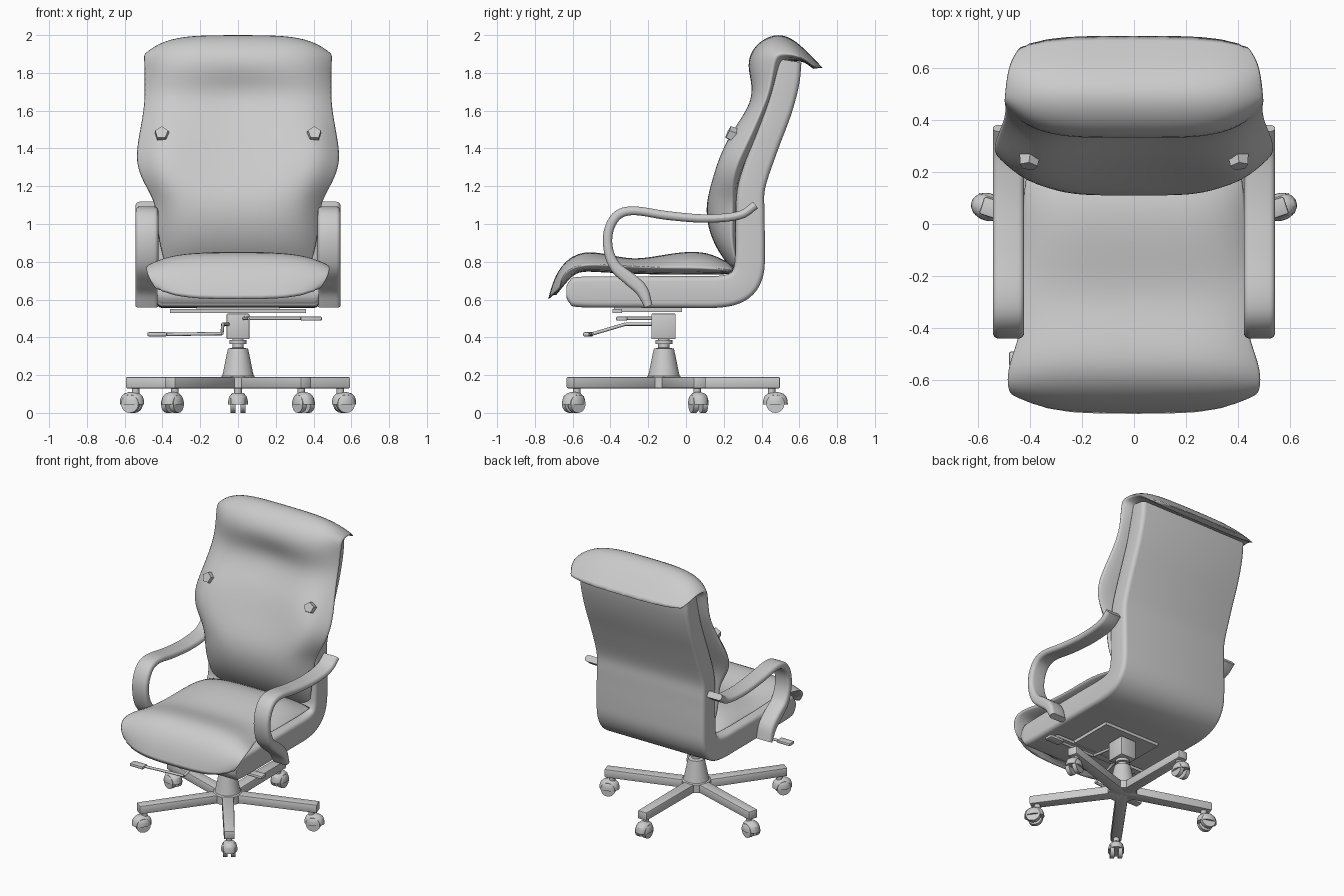
import bpy, bmesh, math
from mathutils import Vector, Matrix

if "Cube" in bpy.data.objects:
    bpy.data.objects.remove(bpy.data.objects["Cube"])

PIVOT_Y = -0.117


def finish(name, bm, angle=40, subsurf=0):
    bmesh.ops.recalc_face_normals(bm, faces=bm.faces)
    me = bpy.data.meshes.new(name)
    bm.to_mesh(me)
    bm.free()
    ob = bpy.data.objects.new(name, me)
    bpy.context.collection.objects.link(ob)
    if subsurf:
        ob.modifiers.new("subsurf", "SUBSURF").levels = subsurf
        ob.modifiers["subsurf"].render_levels = subsurf
    bpy.ops.object.select_all(action='DESELECT')
    ob.select_set(True)
    bpy.context.view_layer.objects.active = ob
    if subsurf:
        bpy.ops.object.shade_smooth()
    else:
        bpy.ops.object.shade_smooth_by_angle(angle=math.radians(angle))
    return ob


def skin(rings, name, crease=(), subsurf=0, angle=40):
    """Join closed rings of points into a capped tube."""
    bm = bmesh.new()
    lay = bm.edges.layers.float.new("crease_edge") if crease else None
    vs = [[bm.verts.new(p) for p in r] for r in rings]
    n = len(rings[0])
    for a, b in zip(vs, vs[1:]):
        for i in range(n):
            bm.faces.new((a[i], a[(i + 1) % n], b[(i + 1) % n], b[i]))
    caps = [bm.faces.new(vs[0]), bm.faces.new(vs[-1])]
    if crease:
        for a, b in zip(vs, vs[1:]):
            for i in crease:
                bm.edges.get((a[i], b[i]))[lay] = 0.7
        for f in caps:
            for e in f.edges:
                e[lay] = 0.7
    return finish(name, bm, angle, subsurf)


def smooth_path(pts, steps=5):
    """Catmull-Rom through the points."""
    p = [Vector(q) for q in pts]
    p = [2 * p[0] - p[1]] + p + [2 * p[-1] - p[-2]]
    out = []
    for a, b, c, d in zip(p, p[1:], p[2:], p[3:]):
        for k in range(steps):
            t = k / steps
            out.append(0.5 * (2 * b + (c - a) * t + (2 * a - 5 * b + 4 * c - d) * t**2
                              + (3 * b - a - 3 * c + d) * t**3))
    return out + [p[-2]]


def sweep(name, path, xc, hw, radius):
    """Rounded-rectangle band along a (y, z, half thickness) path."""
    pts, rings = smooth_path(path), []
    for i, p in enumerate(pts):
        t = pts[min(i + 1, len(pts) - 1)] - pts[max(i - 1, 0)]
        ny, nz = Vector((-t.y, t.x)).normalized()
        h = p.z
        r = min(radius, h)
        ring = []
        for q, (sx, sn) in enumerate(((1, 1), (-1, 1), (-1, -1), (1, -1))):
            for k in range(5):
                a = math.pi / 2 * (q + k / 4)
                o = sn * (h - r * 1.001) + r * math.sin(a)
                ring.append((xc + sx * (hw - r) + r * math.cos(a), p.x + ny * o, p.y + nz * o))
        rings.append(ring)
    return skin(rings, name)


def cushion(name, stations, power, bump):
    """Padded loft; station = centre y z, edge y z, half width, back y z."""
    us = (-1, -.93, -.78, -.55, -.27, 0, .27, .55, .78, .93, 1)
    rings = []
    for i, (cy, cz, ey, ez, w, by, bz) in enumerate(stations):
        ring = []
        for u in us:
            t = abs(u) ** power
            ring.append((w * u, cy + (ey - cy) * t + bump(i, abs(u)), cz + (ez - cz) * t))
        ring += [(.85 * w, by, bz), (-.85 * w, by, bz)]
        rings.append(ring)
    return skin(rings, name, crease=(0, len(us) - 1), subsurf=2)


def box(name, lo, hi, bevel=0.0):
    bm = bmesh.new()
    lo, hi = Vector(lo), Vector(hi)
    bmesh.ops.create_cube(bm, size=1, matrix=Matrix.Translation((lo + hi) / 2) @ Matrix.Diagonal((*(hi - lo), 1)))
    if bevel:
        bmesh.ops.bevel(bm, geom=bm.edges[:], offset=bevel, segments=2, affect='EDGES', profile=0.5)
    return finish(name, bm)


def rod(name, a, b, r, segs=16, r2=None):
    a, b = Vector(a), Vector(b)
    m = Matrix.Translation((a + b) / 2) @ (b - a).to_track_quat('Z', 'Y').to_matrix().to_4x4()
    bm = bmesh.new()
    bmesh.ops.create_cone(bm, cap_ends=True, segments=segs, radius1=r, radius2=r if r2 is None else r2,
                          depth=(b - a).length, matrix=m)
    return finish(name, bm)


def lathe(name, prof, mat):
    rings = [[mat @ Vector((r * math.cos(k * math.tau / 32), r * math.sin(k * math.tau / 32), z))
              for k in range(32)] for r, z in prof]
    return skin(rings, name, angle=30)


# Upholstered L-shaped shell
sweep("shell", [(-.633, .64, .03), (-.615, .64, .06), (-.57, .64, .08), (-.3, .64, .083), (0, .64, .084),
                (.19, .643, .084), (.285, .675, .083), (.33, .745, .081), (.34, .86, .078), (.34, 1.05, .076),
                (.348, 1.2, .072), (.415, 1.4, .07), (.49, 1.6, .07), (.53, 1.75, .07), (.55, 1.865, .062)],
      0, .43, .028)

# Back cushion with side bolsters, centre hollow and head roll
back = [(.24, .76, .27, .77, .38, .30, .78), (.15, .88, .24, .88, .415, .28, .88),
        (.105, 1.02, .24, 1.0, .43, .28, 1.0), (.11, 1.15, .25, 1.12, .44, .28, 1.12),
        (.155, 1.27, .25, 1.22, .505, .28, 1.22), (.20, 1.38, .28, 1.33, .545, .33, 1.33),
        (.25, 1.5, .34, 1.45, .53, .38, 1.45), (.325, 1.62, .40, 1.6, .50, .44, 1.6),
        (.34, 1.72, .44, 1.7, .495, .47, 1.7), (.315, 1.84, .46, 1.82, .497, .50, 1.8),
        (.36, 1.95, .47, 1.89, .50, .52, 1.84), (.47, 2.012, .50, 1.90, .497, .55, 1.86),
        (.56, 1.987, .57, 1.90, .49, .60, 1.86), (.64, 1.915, .63, 1.87, .475, .63, 1.855),
        (.725, 1.825, .68, 1.83, .44, .675, 1.82)]
bolster = {3: .015, 4: .04, 5: .05, 6: .035, 7: .01}
hollow = {4: .01, 5: .015, 6: .02, 7: .03, 8: .035}
cushion("back_cushion", back, 5,
        lambda i, u: hollow.get(i, 0) * math.exp(-(u / .42) ** 2)
        - bolster.get(i, 0) * math.exp(-((u - .74) / .2) ** 2))

# Seat cushion with drooping front lip
seat = [(-.73, .60, -.665, .66, .44, -.69, .62), (-.705, .70, -.66, .715, .475, -.64, .68),
        (-.65, .80, -.62, .765, .49, -.59, .735), (-.55, .86, -.54, .785, .485, -.54, .75),
        (-.42, .842, -.42, .785, .435, -.42, .74), (-.28, .808, -.28, .775, .43, -.28, .735),
        (-.13, .835, -.13, .77, .43, -.13, .73), (.02, .858, .02, .77, .43, .02, .73),
        (.14, .845, .14, .765, .425, .14, .73), (.25, .78, .25, .755, .40, .25, .735)]
cushion("seat_cushion", seat, 4.5, lambda i, u: 0)

# Looped armrests and small back buttons
arm = [(.368, 1.1, .022), (.28, 1.045, .022), (.1, 1.029, .022), (-.1, 1.045, .023), (-.27, 1.07, .023),
       (-.36, 1.048, .025), (-.408, .97, .025), (-.412, .87, .025), (-.375, .775, .03), (-.30, .71, .035),
       (-.235, .65, .033), (-.198, .565, .022)]
for side, s in (("left", -1), ("right", 1)):
    sweep(side + "_armrest", arm, s * .482, .06, .022)
    rod(side + "_back_button", (s * .40, .265, 1.465), (s * .405, .222, 1.485), .042, 5, .036)

# Tilt mechanism and levers
box("tilt_housing", (-.06, -.183, .39), (.06, -.055, .525), .004)
box("mounting_plate", (-.22, -.38, .535), (.22, -.02, .565))
box("cross_bar", (-.36, -.39, .53), (.36, -.34, .55))
levers = {"tilt_lever": [(-.05, -.17, .47), (-.08, -.32, .47), (-.085, -.49, .42), (-.40, -.51, .415)],
          "height_lever": [(.03, -.17, .50), (.06, -.34, .50), (.36, -.34, .50)]}
for name, pts in levers.items():
    for a, b in zip(pts, pts[1:]):
        rod(name, a, b, .009, 10)
box("tilt_paddle", (-.48, -.545, .405), (-.375, -.49, .427), .008)
box("height_paddle", (.33, -.37, .488), (.445, -.31, .51), .008)

# Gas column and hub
lathe("column", [(.095, .132), (.095, .188), (.084, .195), (.078, .22), (.06, .31), (.053, .34), (.03, .345),
                 (.03, .365), (.045, .366), (.045, .385), (.03, .386), (.03, .40)],
      Matrix.Translation((0, PIVOT_Y, 0)))

# Five-star base with twin-wheel casters
for n in range(5):
    m = Matrix.Translation((0, PIVOT_Y, 0)) @ Matrix.Rotation(math.radians(90 + 72 * n), 4, 'Z')
    bm = bmesh.new()
    bmesh.ops.create_cube(bm, size=1, matrix=Matrix.Translation((.3075, 0, .16)) @ Matrix.Diagonal((.615, .07, .06, 1)))
    for v in bm.verts:
        if v.co.x < .1:
            v.co.y *= 1.15
    bmesh.ops.bevel(bm, geom=bm.edges[:], offset=.008, segments=2, affect='EDGES', profile=0.5)
    bm.transform(m)
    finish("base_leg", bm)
    rod("caster_stem", m @ Vector((.57, 0, .09)), m @ Vector((.57, 0, .135)), .02)
    for s in (-1, 1):
        rod("caster_wheel", m @ Vector((.59, s * .012, .048)), m @ Vector((.59, s * .04, .048)), .048, 24)
    hood = m @ Matrix.Translation((.59, 0, .045)) @ Matrix.Diagonal((1, .8, 1, 1))
    lathe("caster_hood", [(.066, 0), (.065, .02), (.058, .042), (.04, .058), (.015, .065)], hood)
